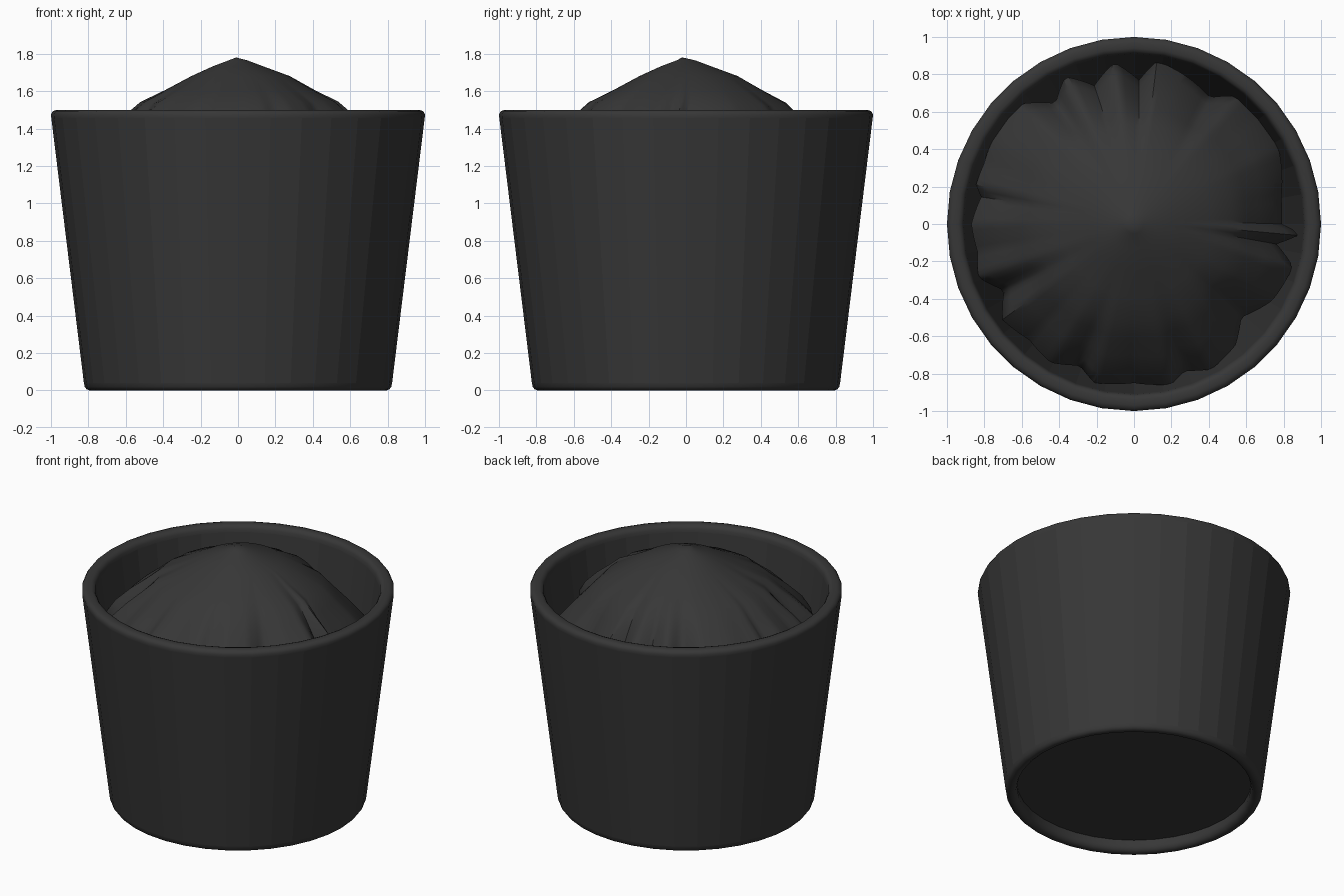
import bpy, bmesh, math

if "Cube" in bpy.data.objects:
    bpy.data.objects.remove(bpy.data.objects["Cube"])

mat = bpy.data.materials.new("dark_plastic")
mat.diffuse_color = (0.038, 0.038, 0.038, 1)
mat.use_nodes = True
mat.node_tree.nodes["Principled BSDF"].inputs["Base Color"].default_value = mat.diffuse_color


def rings_to_object(name, rings, cap_start, cap_end):
    """Skin a stack of equal-length closed rings."""
    bm = bmesh.new()
    loops = [[bm.verts.new(p) for p in ring] for ring in rings]
    n = len(loops[0])
    for a, b in zip(loops, loops[1:]):
        for i in range(n):
            j = (i + 1) % n
            bm.faces.new((a[i], a[j], b[j], b[i]))
    if cap_start:
        bm.faces.new(loops[0])
    if cap_end == "fan":
        tip = bm.verts.new((-0.01, -0.02, 1.78))
        for i in range(n):
            bm.faces.new((loops[-1][i], loops[-1][(i + 1) % n], tip))
    elif cap_end:
        bm.faces.new(loops[-1])
    bmesh.ops.recalc_face_normals(bm, faces=bm.faces)
    me = bpy.data.meshes.new(name)
    bm.to_mesh(me)
    bm.free()
    ob = bpy.data.objects.new(name, me)
    bpy.context.collection.objects.link(ob)
    me.materials.append(mat)
    return ob


# Tapered bin: recessed base, foot ring, outer wall, rounded rim, inner wall, floor
SIDES = 36
profile = [(0.752, 0.08), (0.748, 0.035), (0.757, 0.013), (0.775, 0.0),
           (0.795, 0.0), (0.81, 0.006), (0.82, 0.02), (0.824, 0.04),
           (0.998, 1.455), (1.0, 1.475), (0.99, 1.493), (0.97, 1.5),
           (0.94, 1.5), (0.922, 1.493), (0.912, 1.475), (0.908, 1.455),
           (0.74, 0.1)]
bin_rings = [[(r * math.cos(2 * math.pi * i / SIDES),
               r * math.sin(2 * math.pi * i / SIDES), z) for i in range(SIDES)]
             for r, z in profile]
bin_ob = rings_to_object("bin", bin_rings, True, True)
for f in bin_ob.data.polygons:      # faceted walls, soft rounded edges
    zs = [bin_ob.data.vertices[v].co.z for v in f.vertices]
    f.use_smooth = len(zs) == 4 and max(zs) - min(zs) < 0.5

# Hem of the crumpled liner: (angle in degrees, radius)
hem = [(-4, .88), (0, .79), (10, .80), (27, .87), (42, .87), (51, .88), (59, .79),
       (71, .84), (82, .88), (88, .77), (97, .87), (106, .77), (115, .87), (123, .77),
       (133, .88), (149, .88), (158, .865), (166, .87), (170, .83), (180, .87),
       (190, .85), (199, .88), (207, .78), (216, .87), (228, .835), (239, .865),
       (249, .81), (256, .875), (270, .85), (283, .88), (289, .83), (298, .88),
       (310, .845), (319, .76), (331, .845), (345, .88), (352, .77), (356, .88)]


def hem_radius(a):
    for (a0, r0), (a1, r1) in zip(hem, hem[1:]):
        if a0 <= a <= a1:
            return r0 + (r1 - r0) * (a - a0) / (a1 - a0)
    return 0.85


# Draped liner: (radius fraction, height, fold strength)
drape = [(0.96, 1.05, 1), (1.0, 1.19, 1), (0.94, 1.275, 0.95), (0.83, 1.375, 0.75),
         (0.72, 1.46, 0.45), (0.62, 1.54, 0.2), (0.47, 1.605, 0.05), (0.31, 1.68, 0),
         (0.16, 1.732, 0), (0.06, 1.764, 0)]
STEPS = 180
liner_rings = []
for t, z, fold in drape:
    ring = []
    for i in range(STEPS):
        a = 360 * i / STEPS
        h = hem_radius(a)
        r = t * (0.85 + (h - 0.85) * fold)
        dz = (h - 0.85) * 0.5 * fold        # valleys dip, ridges rise
        dz -= 0.09 * fold * max(0, math.cos(math.radians((a - 55) * 2))) \
            * (abs(a - 55) < 45)            # sagging side
        ang = math.radians(a)
        off = 0.02 * (1 - t) * (t > 0.2)
        ring.append((r * math.cos(ang) + off, r * math.sin(ang) + off, z + dz))
    liner_rings.append(ring)
liner = rings_to_object("liner", liner_rings, False, "fan")
bpy.context.view_layer.objects.active = liner
liner.select_set(True)
bpy.ops.object.shade_smooth_by_angle(angle=math.radians(40))
